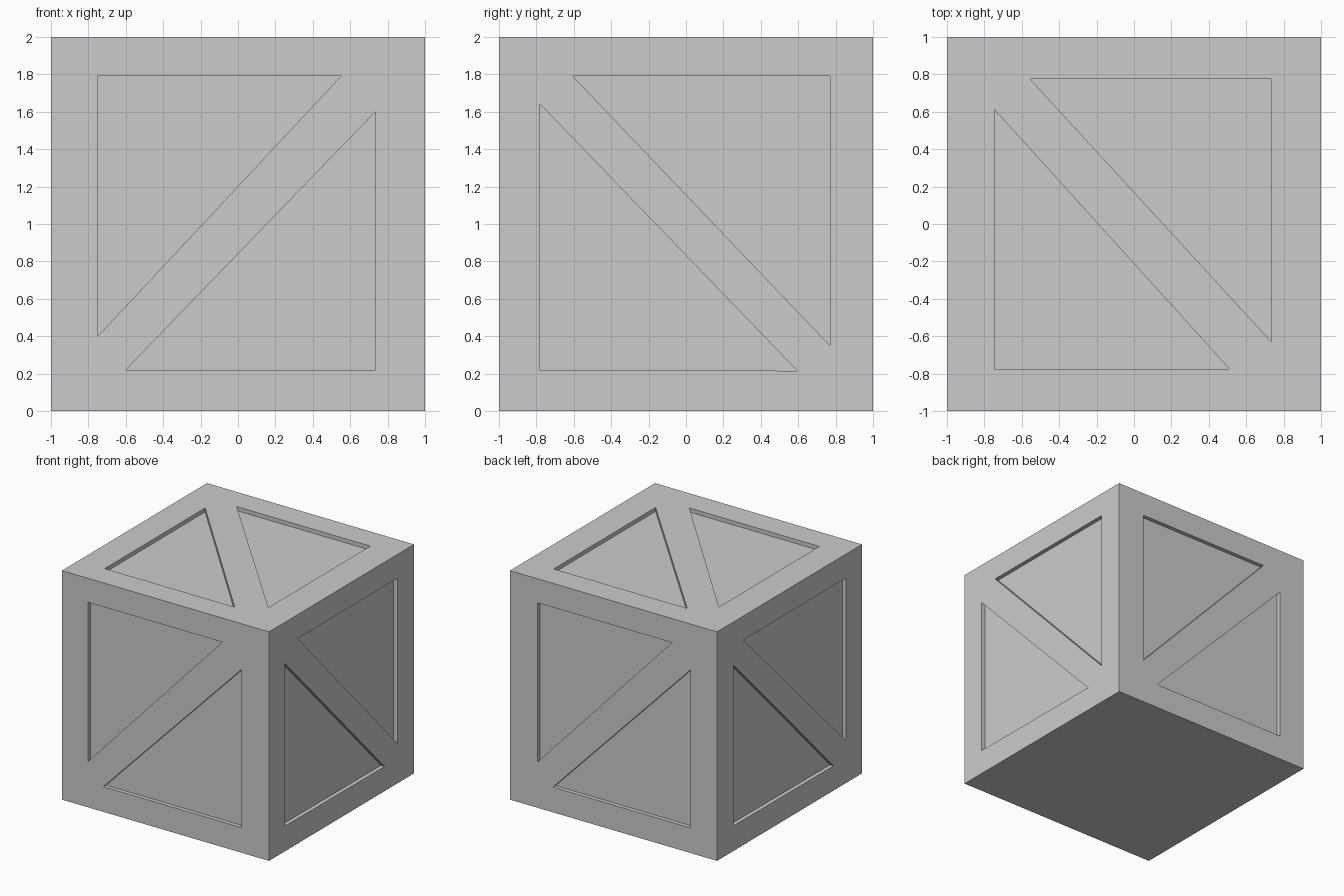
import bpy, bmesh
from mathutils import Vector

if "Cube" in bpy.data.objects:
    bpy.data.objects.remove(bpy.data.objects["Cube"])

DEPTH = 0.035
X, Y, Z = Vector((1, 0, 0)), Vector((0, 1, 0)), Vector((0, 0, 1))

# Per face: right axis, up axis, origin, upper and lower recess triangles
FACES = [
    (X, Z, -Y, [(-.75, 1.79), (.55, 1.79), (-.75, .40)],       # front
               [(-.60, .22), (.735, .22), (.735, 1.60)]),
    (-X, Z, Y, [(-.735, 1.79), (.565, 1.79), (-.735, .40)],    # back
               [(-.585, .22), (.745, .22), (.745, 1.60)]),
    (Y, Z, X, [(-.605, 1.79), (.77, 1.79), (.77, .35)],        # right
              [(-.78, 1.64), (-.78, .22), (.595, .215)]),
    (-Y, Z, -X, [(-.64, 1.79), (.78, 1.79), (.78, .37)],       # left
                [(-.77, 1.62), (-.77, .22), (.61, .215)]),
    (X, Y, 2 * Z, [(-.555, .775), (.735, .775), (.735, -.63)],  # top
                  [(-.745, .61), (-.745, -.775), (.51, -.775)]),
]


def make_object(name, bm):
    bmesh.ops.recalc_face_normals(bm, faces=bm.faces)
    mesh = bpy.data.meshes.new(name)
    bm.to_mesh(mesh)
    bm.free()
    obj = bpy.data.objects.new(name, mesh)
    bpy.context.collection.objects.link(obj)
    return obj


# Solid crate body
bm = bmesh.new()
bmesh.ops.create_cube(bm, size=2)
bmesh.ops.translate(bm, verts=bm.verts, vec=Z)
crate = make_object("crate_body", bm)

# Triangular prisms that cut the panel recesses
bm = bmesh.new()
for u, v, origin, *triangles in FACES:
    normal = u.cross(v)
    for tri in triangles:
        inner = [bm.verts.new(origin + u * a + v * b - normal * DEPTH) for a, b in tri]
        outer = [bm.verts.new(p.co + normal * 0.1) for p in inner]
        bm.faces.new(inner)
        bm.faces.new(outer)
        for i in range(3):
            j = (i + 1) % 3
            bm.faces.new((inner[i], inner[j], outer[j], outer[i]))
cutter = make_object("recess_cutter", bm)
cutter.hide_render = True

# Cut the recesses and drop the helper
cut = crate.modifiers.new("recesses", 'BOOLEAN')
cut.operation = 'DIFFERENCE'
cut.solver = 'EXACT'
cut.object = cutter
bpy.context.view_layer.objects.active = crate
bpy.ops.object.modifier_apply(modifier=cut.name)
bpy.data.objects.remove(cutter)
